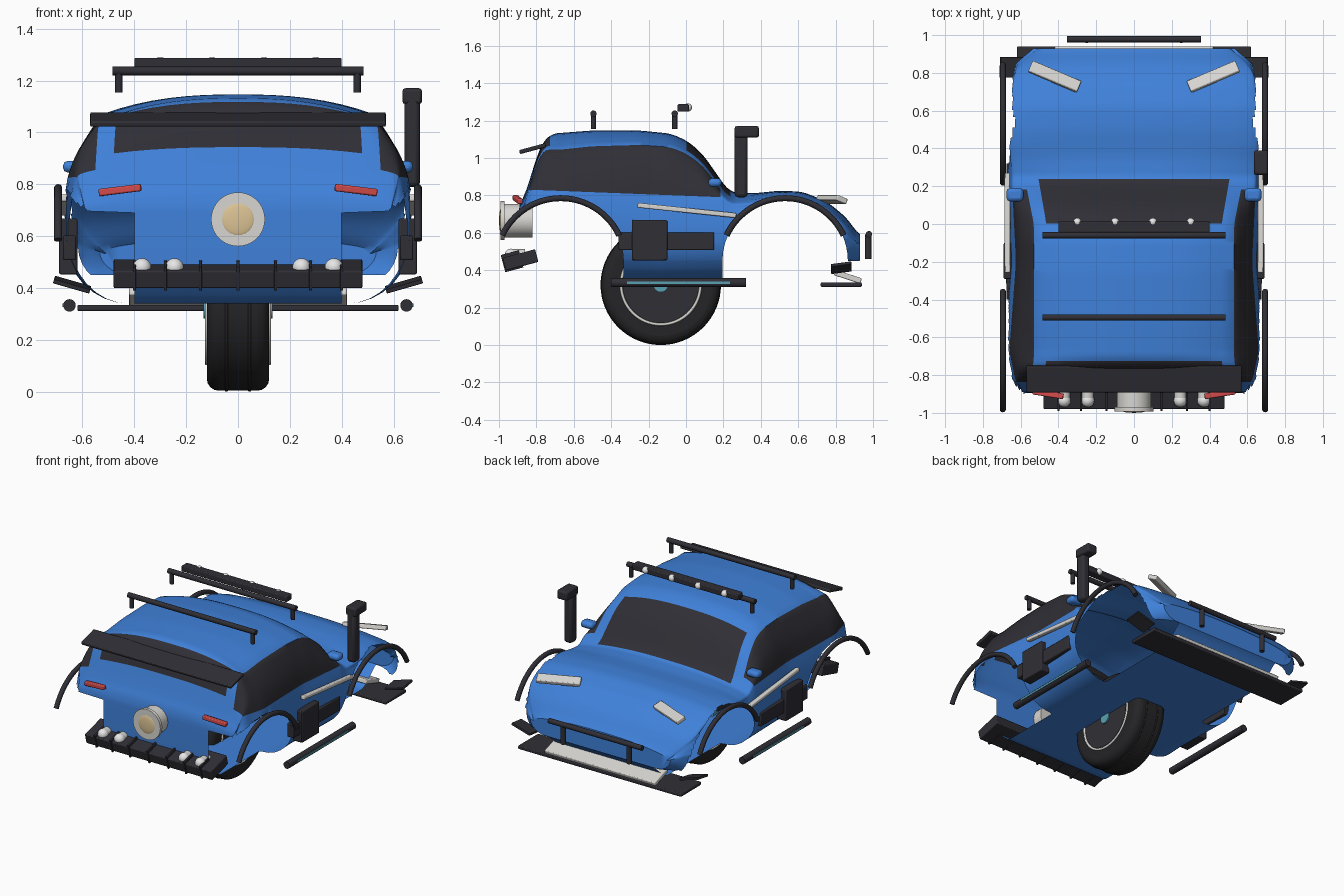
import bpy, bmesh, math
from mathutils import Vector

if "Cube" in bpy.data.objects:
    bpy.data.objects.remove(bpy.data.objects["Cube"])


def material(name, r, g, b):
    m = bpy.data.materials.new(name)
    m.use_nodes = True
    m.diffuse_color = (r, g, b, 1)
    bsdf = next(n for n in m.node_tree.nodes if n.type == "BSDF_PRINCIPLED")
    bsdf.inputs["Base Color"].default_value = (r, g, b, 1)
    bsdf.inputs["Roughness"].default_value = 0.6
    return m


BLUE = material("blue paint", 0.05, 0.22, 0.70)
DARK = material("dark trim", 0.028, 0.028, 0.036)
TYRE = material("tyre black", 0.018, 0.018, 0.02)
SILVER = material("silver", 0.68, 0.67, 0.64)
WHITE = material("lamp white", 0.8, 0.8, 0.8)
RED = material("red lamp", 0.65, 0.07, 0.07)
GOLD = material("gold", 0.72, 0.55, 0.30)
TEAL = material("teal", 0.10, 0.35, 0.45)


def finish(ob, name, mat, angle=35):
    ob.name = name
    if mat:
        ob.data.materials.append(mat)
    bpy.ops.object.select_all(action="DESELECT")
    ob.select_set(True)
    bpy.context.view_layer.objects.active = ob
    bpy.ops.object.shade_smooth_by_angle(angle=math.radians(angle))
    return ob


def box(name, loc, size, mat, rot=(0, 0, 0), bevel=0.006):
    bpy.ops.mesh.primitive_cube_add(size=1, location=loc, rotation=[math.radians(a) for a in rot])
    ob = bpy.context.object
    ob.scale = size
    bpy.ops.object.transform_apply(location=False, rotation=False, scale=True)
    if bevel:
        mod = ob.modifiers.new("bevel", "BEVEL")
        mod.width, mod.segments = bevel, 2
    return finish(ob, name, mat)


def rod(name, a, b, radius, mat, sides=24):
    a, b = Vector(a), Vector(b)
    bpy.ops.mesh.primitive_cylinder_add(vertices=sides, radius=radius, depth=(b - a).length, location=(a + b) / 2)
    ob = bpy.context.object
    ob.rotation_euler = (b - a).to_track_quat("Z", "Y").to_euler()
    return finish(ob, name, mat)


def ball(name, loc, radius, mat, scale=(1, 1, 1)):
    bpy.ops.mesh.primitive_uv_sphere_add(segments=24, ring_count=12, radius=radius, location=loc)
    bpy.context.object.scale = scale
    return finish(bpy.context.object, name, mat, 180)


def track(points):
    """Smoothed interpolation through (y, value) points."""
    def linear(y):
        if y <= points[0][0]:
            return points[0][1]
        for (a, u), (b, v) in zip(points, points[1:]):
            if y <= b:
                return u + (v - u) * (y - a) / (b - a)
        return points[-1][1]
    return lambda y: sum(linear(y + d) for d in (-0.025, 0, 0.025)) / 3


# Body outlines along the length
top = track([(-0.89, 0.73), (-0.86, 0.81), (-0.82, 0.93), (-0.78, 1.07), (-0.72, 1.13), (-0.5, 1.147), (-0.25, 1.147),
             (-0.08, 1.13), (0.01, 1.09), (0.09, 1.02), (0.16, 0.92), (0.23, 0.82), (0.35, 0.81), (0.5, 0.825),
             (0.62, 0.82), (0.75, 0.77), (0.86, 0.68), (0.93, 0.58)])
floor = track([(-0.89, 0.45), (-0.78, 0.34), (0.8, 0.34), (0.93, 0.46)])
width = track([(-0.89, 0.60), (-0.84, 0.65), (-0.67, 0.685), (-0.2, 0.65), (0.2, 0.67), (0.55, 0.69),
               (0.8, 0.66), (0.88, 0.6), (0.93, 0.52)])
belt = track([(-0.83, 0.83), (0.2, 0.79), (0.93, 0.79)])
edge_drop = track([(-0.89, 0.02), (-0.78, 0.04), (-0.7, 0.09), (0.02, 0.07), (0.2, 0.05), (0.4, 0.03), (0.93, 0.03)])
edge_x = track([(-0.89, 0.56), (-0.72, 0.53), (0, 0.53), (0.2, 0.57), (0.4, 0.61), (0.8, 0.58), (0.93, 0.45)])
N = 8


def half_section(y):
    zt, zb, w = top(y), floor(y), width(y)
    zm = min(0.6, (zb + zt) / 2 + 0.02)
    zr = zt - edge_drop(y)
    zw = min(belt(y), zr - 0.03)
    xr = min(edge_x(y), w - 0.03)
    pts = [(0, zb)]
    for i in range(N + 1):
        a = math.pi / 2 * i / N
        pts.append((0.42 + (w - 0.42) * math.sin(a), zm - (zm - zb) * math.cos(a)))
    for i in range(1, N + 1):
        t = i / N
        pts.append((w - 0.025 * t * t, zm + (zw - zm) * t))
    for i in range(1, N + 1):
        t = i / N
        pts.append((w - 0.025 + (xr - w + 0.025) * t + 0.02 * math.sin(math.pi * t), zw + (zr - zw) * t))
    for i in range(1, N + 1):
        t = i / N
        pts.append((xr * (1 - t), zr + (zt - zr) * (1 - (1 - t) ** 2.5)))
    return pts


# Body shell lofted along y
bm = bmesh.new()
rings, ys = [], [-0.89 + 1.82 * i / 100 for i in range(101)]
for y in ys:
    h = half_section(y)
    full = h + [(-x, z) for x, z in h[-2:0:-1]]
    rings.append([bm.verts.new((x, y, z)) for x, z in full])
count, last = len(rings[0]), 4 * N + 1
for k in range(100):
    ym = (ys[k] + ys[k + 1]) / 2
    for j in range(count):
        n = (j + 1) % count
        f = bm.faces.new((rings[k][j], rings[k][n], rings[k + 1][n], rings[k + 1][j]))
        strip = j if j < last else count - 1 - j
        side_glass = 2 * N + 1 <= strip <= 3 * N and -0.83 < ym < 0.19
        end_glass = strip > 3 * N + 1 and (-0.82 < ym < -0.735 or 0.0 < ym < 0.235)
        f.material_index = 1 if side_glass or end_glass else 0
bm.faces.new(rings[0])
bm.faces.new(rings[-1])
bmesh.ops.recalc_face_normals(bm, faces=bm.faces)

# Open the wheel arches and bumper corners
for co, no in (((0.4, 0, 0), (1, 0, 0)), ((-0.4, 0, 0), (1, 0, 0)), ((0, 0, 0.69), (0, 0, 1)), ((0, 0, 0.45), (0, 0, 1))):
    bmesh.ops.bisect_plane(bm, geom=bm.verts[:] + bm.edges[:] + bm.faces[:], plane_co=co, plane_no=no)
ARCHES, R, ARCH_Z = (-0.67, 0.53), 0.335, 0.45


def opened(f):
    c = f.calc_center_median()
    if abs(c.x) < 0.4:
        return False
    for a in ARCHES:
        if math.hypot(c.y - a, c.z - ARCH_Z) < R or (abs(c.y - a) < R and c.z < ARCH_Z):
            return True
    return (c.y > 0.8 and c.z < 0.45) or (c.y < -0.67 and c.z < 0.6) or (c.y < -0.875 and c.z < 0.69)


bmesh.ops.delete(bm, geom=[f for f in bm.faces if opened(f)], context="FACES")
for v in {v for e in bm.edges if e.is_boundary for v in e.verts if abs(v.co.x) > 0.41}:
    for a in ARCHES:
        dy, dz = v.co.y - a, v.co.z - ARCH_Z
        d = math.hypot(dy, dz)
        if dz > 0 and abs(d - R) < 0.03:
            v.co.y, v.co.z = a + dy * R / d, ARCH_Z + dz * R / d
        elif dz <= 0 and abs(abs(dy) - R) < 0.02:
            v.co.y = a + math.copysign(R, dy)
mesh = bpy.data.meshes.new("body_shell")
bm.to_mesh(mesh)
bm.free()
body = bpy.data.objects.new("body_shell", mesh)
bpy.context.collection.objects.link(body)
mesh.materials.append(BLUE)
mesh.materials.append(DARK)
finish(body, "body_shell", None, 40)

# Parts repeated on both sides
for s, tag in ((1, "left"), (-1, "right")):
    for a, end in zip(ARCHES, ("rear", "front")):
        curve = bpy.data.curves.new("flare", "CURVE")
        curve.dimensions, curve.bevel_depth, curve.use_fill_caps = "3D", 0.016, True
        sp = curve.splines.new("POLY")
        sp.points.add(32)
        for i, p in enumerate(sp.points):
            t = math.radians(25 + 130 * i / 32)
            p.co = (s * 0.694, a + 0.345 * math.cos(t), 0.44 + 0.345 * math.sin(t), 1)
        curve.materials.append(DARK)
        ob = bpy.data.objects.new(f"{end}_flare_{tag}", curve)
        bpy.context.collection.objects.link(ob)
    box(f"side_strip_{tag}", (s * 0.67, 0.005, 0.72), (0.03, 0.53, 0.026), SILVER, (-6, 0, 0))
    box(f"side_case_{tag}", (s * 0.655, -0.195, 0.56), (0.07, 0.19, 0.215), DARK)
    box(f"side_case_rail_{tag}", (s * 0.65, -0.105, 0.555), (0.05, 0.51, 0.095), DARK)
    rod(f"side_step_{tag}", (s * 0.65, -0.4, 0.333), (s * 0.65, 0.32, 0.333), 0.024, DARK)
    box(f"side_step_inlay_{tag}", (s * 0.673, -0.04, 0.333), (0.008, 0.55, 0.014), TEAL, bevel=0)
    box(f"mirror_{tag}", (s * 0.63, 0.155, 0.868), (0.09, 0.07, 0.045), BLUE, bevel=0.018)
    box(f"headlight_{tag}", (s * 0.42, 0.78, 0.778), (0.28, 0.065, 0.03), SILVER, (-22, 0, s * 23))
    box(f"tail_lamp_{tag}", (s * 0.455, -0.9, 0.778), (0.165, 0.03, 0.028), RED, (0, s * 7, s * 9))
    box(f"canard_{tag}", (s * 0.64, 0.83, 0.413), (0.145, 0.11, 0.016), DARK, (8, s * -16, 0), 0.003)
    for x in (0.37, 0.245):
        ball(f"rear_lamp_{tag}", (s * x, -0.935, 0.48), 0.035, WHITE)
        rod(f"rear_lamp_cup_{tag}", (s * x, -0.93, 0.48), (s * x, -0.86, 0.48), 0.032, SILVER)
    rod(f"bull_bar_post_{tag}", (s * 0.25, 0.975, 0.46), (s * 0.25, 0.975, 0.59), 0.017, DARK)

# Roof bars and lamp bar
for y in (-0.06, -0.495):
    rod("roof_bar", (-0.485, y, 1.237), (0.485, y, 1.237), 0.017, DARK)
    for x in (-0.46, 0.46):
        rod("roof_bar_foot", (x, y, 1.155), (x, y, 1.237), 0.014, DARK)
box("lamp_bar", (0, -0.015, 1.268), (0.8, 0.06, 0.04), DARK)
for x in (-0.3, -0.1, 0.1, 0.3):
    ball("roof_lamp", (x, 0.01, 1.27), 0.022, WHITE)

# Spoiler and air intake
box("rear_spoiler", (0, -0.82, 1.05), (1.14, 0.145, 0.022), DARK, (15, 0, 0))
box("intake_pipe", (0.672, 0.295, 0.965), (0.06, 0.07, 0.35), DARK, bevel=0.018)
box("intake_head", (0.672, 0.325, 1.14), (0.076, 0.13, 0.062), DARK, bevel=0.012)

# Rear canister and bumper
rod("canister", (0, -0.82, 0.665), (0, -0.975, 0.665), 0.09, SILVER, 40)
rod("canister_rim", (0, -0.97, 0.665), (0, -0.992, 0.665), 0.104, SILVER, 40)
ball("canister_cap", (0, -0.99, 0.665), 0.063, GOLD, (1, 0.15, 1))
box("rear_bumper", (0, -0.885, 0.455), (0.96, 0.18, 0.07), DARK, (15, 0, 0))
for x in (-0.4, -0.28, -0.145, 0, 0.145, 0.28, 0.4):
    box("bumper_fin", (x, -0.93, 0.448), (0.012, 0.1, 0.095), DARK, (15, 0, 0), 0.002)

# Front skid plate and bull bar
box("front_splitter", (0, 0.83, 0.323), (1.24, 0.22, 0.024), DARK)
box("skid_plate", (0, 0.865, 0.365), (0.84, 0.15, 0.03), SILVER, (-18, 0, 0))
rod("bull_bar", (-0.355, 0.978, 0.592), (0.355, 0.978, 0.592), 0.017, DARK)

# Central wheel
HUB = Vector((0, -0.135, 0.322))
tyre = rod("tyre", HUB - Vector((0.12, 0, 0)), HUB + Vector((0.12, 0, 0)), 0.318, TYRE, 64)
mod = tyre.modifiers.new("bevel", "BEVEL")
mod.width, mod.segments, mod.limit_method = 0.045, 4, "ANGLE"
for x in (-0.045, 0.045):
    bpy.ops.mesh.primitive_torus_add(major_segments=64, minor_segments=8, major_radius=0.315, minor_radius=0.007,
                                     location=HUB + Vector((x, 0, 0)), rotation=(0, math.pi / 2, 0))
    finish(bpy.context.object, "tread_ridge", TYRE, 180)
for s in (-1, 1):
    bpy.ops.mesh.primitive_torus_add(major_segments=64, minor_segments=8, major_radius=0.212, minor_radius=0.008,
                                     location=HUB + Vector((s * 0.12, 0, 0)), rotation=(0, math.pi / 2, 0))
    finish(bpy.context.object, "rim_ring", SILVER, 180)
    rod("wheel_disc", HUB + Vector((s * 0.11, 0, 0)), HUB + Vector((s * 0.123, 0, 0)), 0.2, DARK, 48)
    rod("hub_cap", HUB + Vector((s * 0.11, 0, 0)), HUB + Vector((s * 0.133, 0, 0)), 0.04, TEAL)
